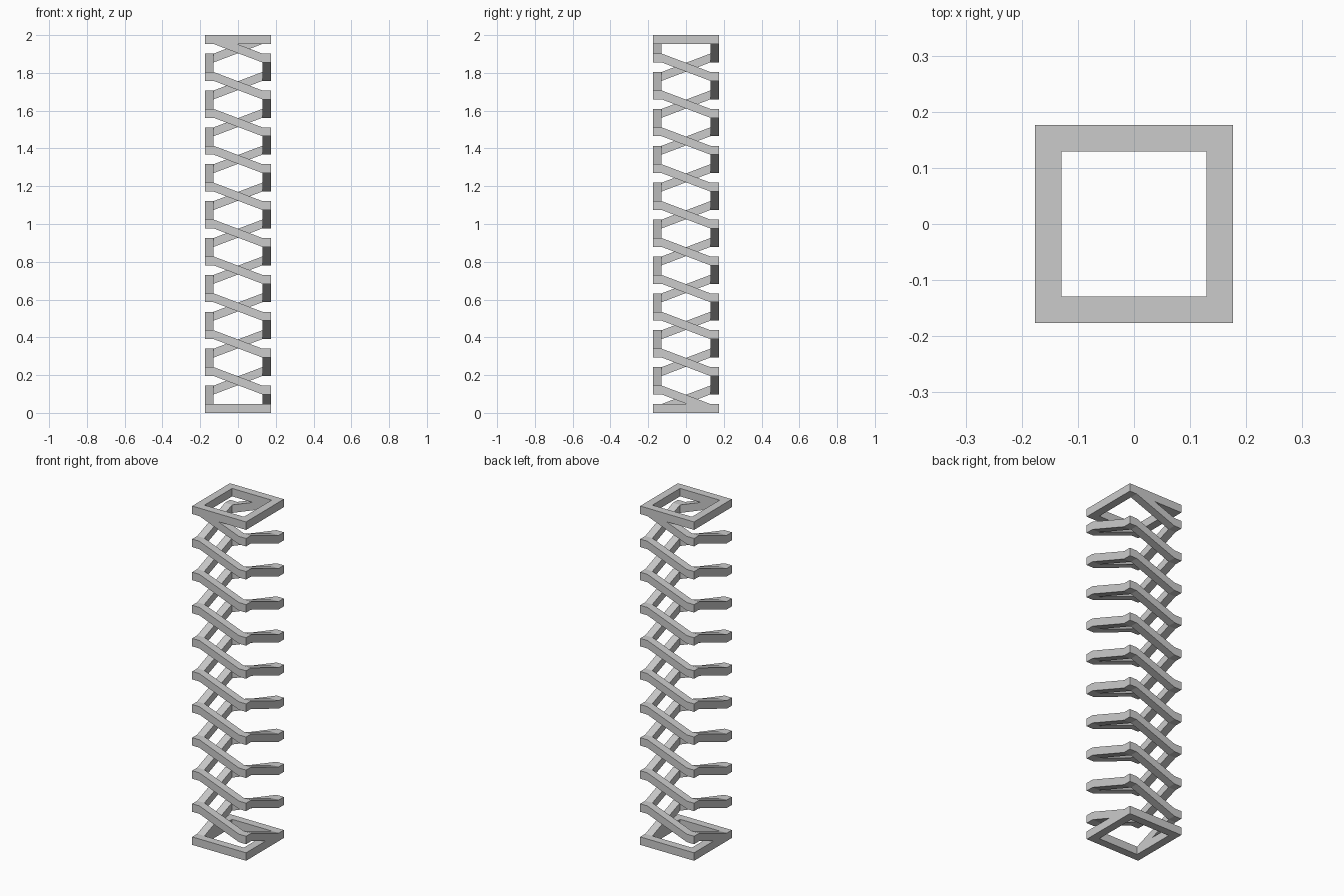
import bpy
import bmesh
from mathutils import Matrix, Vector

OUTER, INNER, THICK = 0.176, 0.129, 0.047
HEIGHT, SIDES = 2.0, 20
DROP = (HEIGHT - THICK) / SIDES

cube = bpy.data.objects.get("Cube")
if cube:
    bpy.data.objects.remove(cube, do_unlink=True)

grey = bpy.data.materials.new("plain_grey")
grey.use_nodes = True
grey.diffuse_color = (0.6, 0.6, 0.6, 1)
grey.node_tree.nodes["Principled BSDF"].inputs["Base Color"].default_value = grey.diffuse_color


def slab(bm, tops, walls):
    """Quad with top and bottom skins, and walls only on the listed edges."""
    down = Vector((0, 0, -THICK))
    upper = [bm.verts.new(p) for p in tops]
    lower = [bm.verts.new(p + down) for p in tops]
    bm.faces.new(upper)
    bm.faces.new(lower[::-1])
    for a in walls:
        b = (a + 1) % 4
        bm.faces.new((upper[a], lower[a], lower[b], upper[b]))


def square_band(name, first_side, count, top, drop, closed=False):
    """Bars along successive sides of a square, joined by level corner pads."""
    bm = bmesh.new()
    for k in range(count):
        turn = Matrix.Rotation((first_side + k) % 4 * 1.5707963, 3, "Z")
        start, end = top - k * drop, top - (k + 1) * drop

        def point(along, out, z):
            return turn @ Vector((along, -out, z))

        # Sloping bar
        slab(bm, [point(-INNER, INNER, start), point(-INNER, OUTER, start),
                  point(INNER, OUTER, end), point(INNER, INNER, end)], (1, 3))
        # Level corner pad
        if closed or k < count - 1:
            slab(bm, [point(INNER, INNER, end), point(INNER, OUTER, end),
                      point(OUTER, OUTER, end), point(OUTER, INNER, end)], (1, 2))
    bmesh.ops.remove_doubles(bm, verts=bm.verts, dist=0.0001)
    if not closed:
        bmesh.ops.holes_fill(bm, edges=bm.edges, sides=4)
    bmesh.ops.recalc_face_normals(bm, faces=bm.faces)
    mesh = bpy.data.meshes.new(name)
    bm.to_mesh(mesh)
    bm.free()
    mesh.materials.append(grey)
    obj = bpy.data.objects.new(name, mesh)
    bpy.context.collection.objects.link(obj)
    return obj


# Flat square end rings
square_band("top_ring", 0, 4, HEIGHT, 0, closed=True)
square_band("bottom_ring", 0, 4, THICK, 0, closed=True)

# Two interleaved square spirals, half a turn apart
square_band("front_spiral", 0, SIDES, HEIGHT, DROP)
square_band("back_spiral", 2, SIDES, HEIGHT, DROP)
